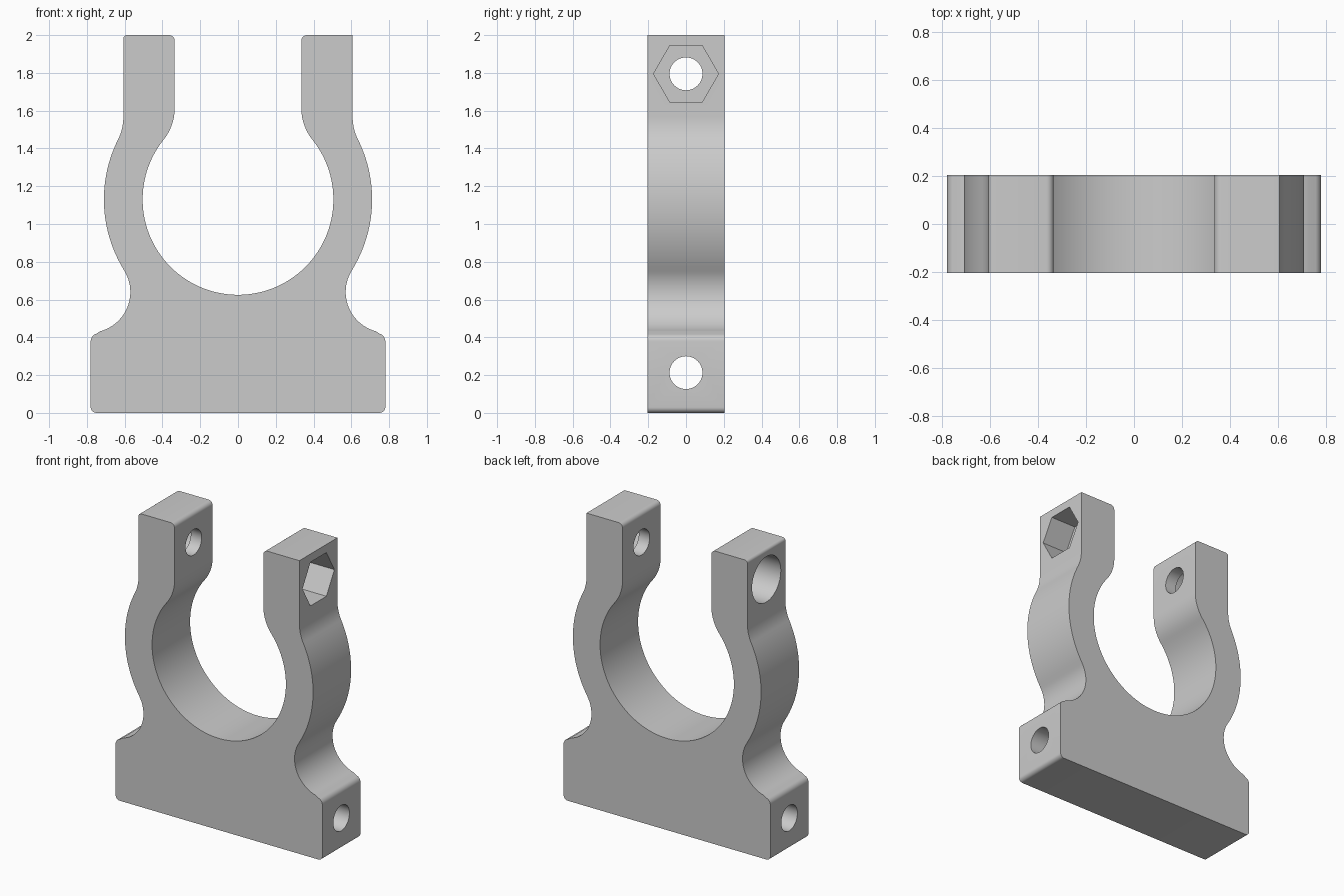
import bpy, bmesh
from math import sin, cos, sqrt, atan2, radians, pi

cube = bpy.data.objects.get("Cube")
if cube:
    bpy.data.objects.remove(cube, do_unlink=True)

# Main dimensions
DEPTH = 0.41
RING_Z, BORE, RING = 1.13, 0.505, 0.71
ARM_IN, ARM_OUT, TOP = 0.335, 0.607, 2.0
BASE, BASE_TOP = 0.78, 0.42
BOLT_Z, BASE_HOLE_Z, HOLE = 1.795, 0.213, 0.087


def arc(cx, cz, r, a0, a1, n=16):
    return [(cx + r * cos(a0 + (a1 - a0) * i / n),
             cz + r * sin(a0 + (a1 - a0) * i / n)) for i in range(n + 1)]


def blend(x, ring_r, r):
    """Centre of a fillet joining the vertical x to a ring, and its angle at the ring."""
    cx = x + r
    dz = sqrt((ring_r + r) ** 2 - cx ** 2)
    return cx, RING_Z + dz, atan2(dz, cx)


def half_profile(outer_round):
    """One side of the clamp, from the middle of the foot up and round to the bore."""
    pts = arc(BASE - 0.03, 0.03, 0.03, -pi / 2, 0, 6)
    pts += arc(BASE - 0.04, BASE_TOP - 0.04, 0.04, 0, radians(75), 6)
    # waist fillet between foot and ring
    wx, wz, wr = 0.785, 0.64, 0.215
    waist = atan2(wz - RING_Z, wx)
    pts += arc(wx, wz, wr, radians(255), waist + pi, 24)
    # outer ring and shoulder
    cx, cz, a = blend(ARM_OUT, RING, 0.27)
    pts += arc(0, RING_Z, RING, waist, a, 32)[1:]
    pts += arc(cx, cz, 0.27, a + pi, pi, 12)[1:]
    # top of the arm
    if outer_round:
        pts += arc(ARM_OUT - outer_round, TOP - outer_round, outer_round, 0, pi / 2, 6)
    else:
        pts.append((ARM_OUT, TOP))
    pts += arc(ARM_IN + 0.03, TOP - 0.03, 0.03, pi / 2, pi, 6)
    # inner shoulder and bore
    cx, cz, a = blend(ARM_IN, BORE, 0.27)
    pts += arc(cx, cz, 0.27, pi, pi + a, 12)
    pts += arc(0, RING_Z, BORE, a, -pi / 2, 48)[1:]
    return pts


def make_clamp():
    right = half_profile(0)
    left = [(-x, z) for x, z in half_profile(0.02)]
    outline = right + left[-2::-1]
    bm = bmesh.new()
    face = bm.faces.new([bm.verts.new((x, -DEPTH / 2, z)) for x, z in outline])
    out = bmesh.ops.extrude_face_region(bm, geom=[face])
    moved = [v for v in out["geom"] if isinstance(v, bmesh.types.BMVert)]
    bmesh.ops.translate(bm, verts=moved, vec=(0, DEPTH, 0))
    bmesh.ops.recalc_face_normals(bm, faces=bm.faces)
    mesh = bpy.data.meshes.new("clamp_body")
    bm.to_mesh(mesh)
    bm.free()
    obj = bpy.data.objects.new("clamp_body", mesh)
    bpy.context.collection.objects.link(obj)
    return obj


def drill(target, name, x0, x1, z, r, sides=48, turn=0):
    """Cut a straight prism along x out of the target."""
    bm = bmesh.new()
    ring = [bm.verts.new((x0, r * cos(turn + 2 * pi * i / sides),
                          z + r * sin(turn + 2 * pi * i / sides))) for i in range(sides)]
    out = bmesh.ops.extrude_face_region(bm, geom=[bm.faces.new(ring)])
    bmesh.ops.translate(bm, vec=(x1 - x0, 0, 0),
                        verts=[v for v in out["geom"] if isinstance(v, bmesh.types.BMVert)])
    bmesh.ops.recalc_face_normals(bm, faces=bm.faces)
    mesh = bpy.data.meshes.new(name)
    bm.to_mesh(mesh)
    bm.free()
    cutter = bpy.data.objects.new(name, mesh)
    cutter.hide_render = True
    bpy.context.collection.objects.link(cutter)
    mod = target.modifiers.new(name, 'BOOLEAN')
    mod.operation, mod.solver, mod.object = 'DIFFERENCE', 'EXACT', cutter
    bpy.ops.object.modifier_apply(modifier=name)
    bpy.data.objects.remove(cutter, do_unlink=True)


clamp = make_clamp()
bpy.ops.object.select_all(action='DESELECT')
clamp.select_set(True)
bpy.context.view_layer.objects.active = clamp

# Bolt hole through both arms, mounting hole through the foot
drill(clamp, "bolt_hole", -1, 1, BOLT_Z, HOLE)
drill(clamp, "base_hole", -1, 1, BASE_HOLE_Z, HOLE)
# Nut pocket on one arm, bolt head recess on the other
POCKET = 0.19
drill(clamp, "nut_pocket", ARM_OUT - POCKET, 1, BOLT_Z, 0.172, sides=6)
drill(clamp, "head_recess", -1, -ARM_OUT + POCKET, BOLT_Z, 0.155)

bpy.ops.object.shade_smooth_by_angle(angle=radians(30))
